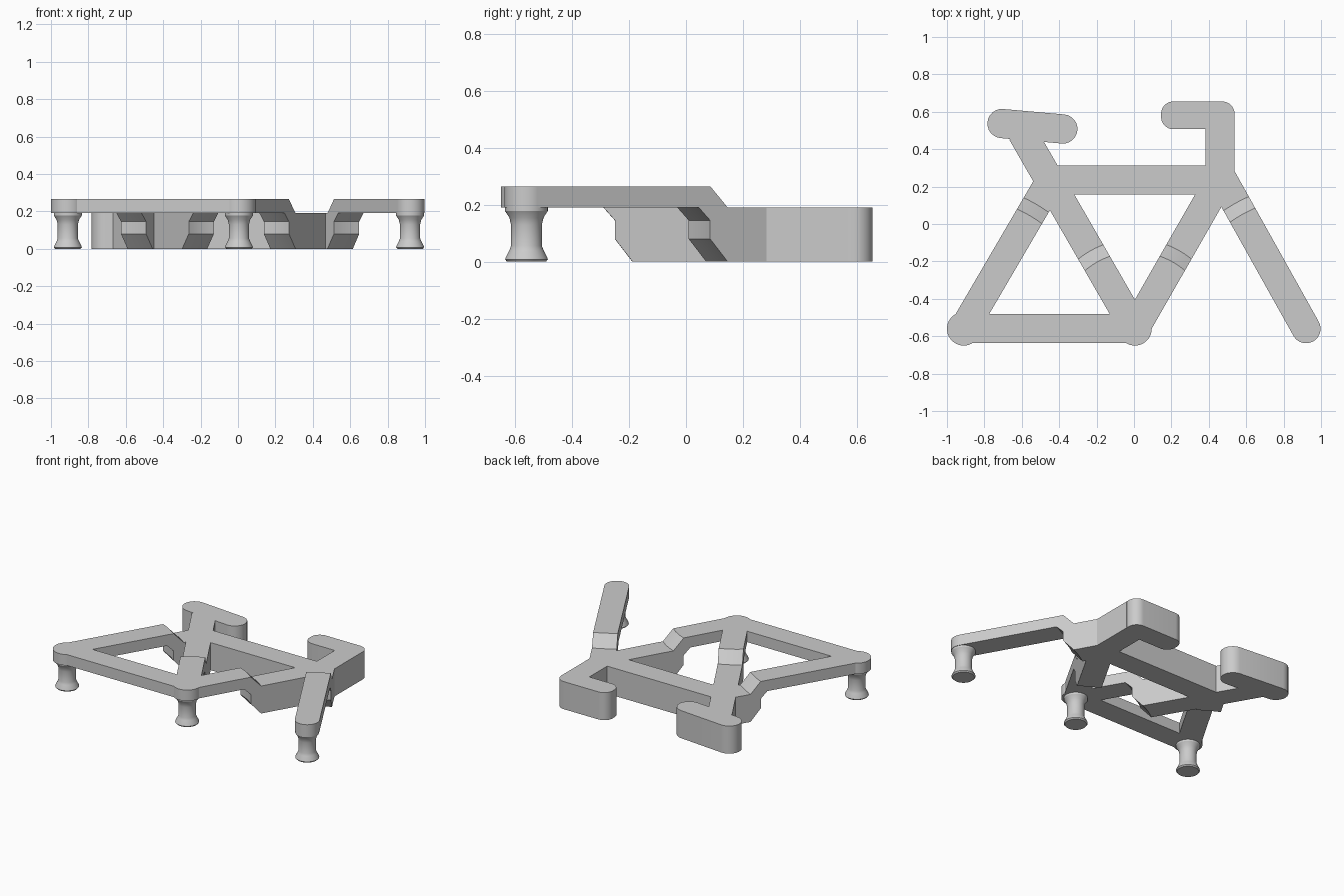
import bpy, bmesh, math
from mathutils import Vector

if "Cube" in bpy.data.objects:
    bpy.data.objects.remove(bpy.data.objects["Cube"])

grey = bpy.data.materials.new("light grey")
grey.use_nodes = True
COLOUR = (0.6, 0.6, 0.6, 1)
grey.diffuse_color = COLOUR
grey.node_tree.nodes["Principled BSDF"].inputs["Base Color"].default_value = COLOUR

MID, TOP = 0.19, 0.265      # top of the thick frame, top of the raised bars
HALF = 0.0775               # half width of every bar
REAR, CRANK, FRONT = (-0.91, -0.56), (0.005, -0.56), (0.92, -0.56)


def finish(name, bm):
    bmesh.ops.recalc_face_normals(bm, faces=bm.faces)
    mesh = bpy.data.meshes.new(name)
    bm.to_mesh(mesh)
    bm.free()
    mesh.materials.append(grey)
    ob = bpy.data.objects.new(name, mesh)
    bpy.context.collection.objects.link(ob)
    bpy.ops.object.select_all(action='DESELECT')
    ob.select_set(True)
    bpy.context.view_layer.objects.active = ob
    bpy.ops.object.shade_smooth_by_angle(angle=math.radians(30))
    return ob


def prism(name, outline, z0, z1):
    """Extrude a plan outline from z0 to z1."""
    bm = bmesh.new()
    face = bm.faces.new([bm.verts.new((x, y, z0)) for x, y in outline])
    top = bmesh.ops.extrude_face_region(bm, geom=[face])["geom"]
    bmesh.ops.translate(bm, vec=(0, 0, z1 - z0),
                        verts=[v for v in top if isinstance(v, bmesh.types.BMVert)])
    return finish(name, bm)


def box_outline(x0, y0, x1, y1):
    return [(x0, y0), (x1, y0), (x1, y1), (x0, y1)]


def rounded(points, r, steps=12):
    """Outline at distance r around a convex chain of points (counter-clockwise)."""
    out, n = [], len(points)
    for i, (x, y) in enumerate(points):
        px, py = points[i - 1]
        nx, ny = points[(i + 1) % n]
        a = math.atan2(y - py, x - px) - math.pi / 2
        b = math.atan2(ny - y, nx - x) - math.pi / 2
        sweep = (b - a) % math.tau
        for k in range(steps + 1):
            t = a + sweep * k / steps
            out.append((x + r * math.cos(t), y + r * math.sin(t)))
    return out


def lathe(name, profile, centre, sides=40):
    """Closed solid of revolution from (radius, z) points, bottom to top."""
    bm = bmesh.new()
    rings = [[bm.verts.new((centre[0] + r * math.cos(math.tau * k / sides),
                            centre[1] + r * math.sin(math.tau * k / sides), z))
              for k in range(sides)] for r, z in profile]
    for a, b in zip(rings, rings[1:]):
        for k in range(sides):
            j = (k + 1) % sides
            bm.faces.new((a[k], a[j], b[j], b[k]))
    bm.faces.new(rings[0])
    bm.faces.new(rings[-1])
    return finish(name, bm)


def stepped_bar(name, start, end, radius):
    """Raised bar leaving a wheel hub, stepping down to the thick frame on an arc."""
    s, e = Vector(start), Vector(end)
    length = (e - s).length
    along = (e - s).normalized()
    side = Vector((-along.y, along.x))
    inner = radius - 0.07
    # side profile: distance from the hub, height, whether it follows the arc
    profile = [(0, MID, 0), (radius - 0.115, MID, 1), (inner, 0.145, 1), (inner, 0.08, 1),
               (radius, 0, 1), (length, 0, 0), (length, MID, 0), (radius, MID, 1),
               (inner, TOP, 1), (0, TOP, 0)]
    bm = bmesh.new()
    rows = []
    for k in range(7):
        v = HALF * (k / 3 - 1)
        row = []
        for u, z, arc in profile:
            p = s + along * (math.sqrt(u * u - v * v) if arc else u) + side * v
            row.append(bm.verts.new((p.x, p.y, z)))
        rows.append(row)
    n = len(profile)
    for a, b in zip(rows, rows[1:]):
        for i in range(n):
            j = (i + 1) % n
            bm.faces.new((a[i], a[j], b[j], b[i]))
    bm.faces.new(rows[0])
    bm.faces.new(rows[-1])
    return finish(name, bm)


# Slanted tubes that step between the two levels
stepped_bar("seat_stay", REAR, (-0.445, 0.235), 0.77)
stepped_bar("seat_tube", CRANK, (-0.60, 0.49), 0.48)
stepped_bar("down_tube", CRANK, (0.46, 0.235), 0.48)
stepped_bar("fork", FRONT, (0.46, 0.263), 0.77)

# Level tubes
prism("chain_stay", box_outline(REAR[0], -0.635, CRANK[0], -0.48), MID, TOP)
prism("top_tube", box_outline(-0.45, 0.157, 0.46, 0.312), 0, MID)
prism("stem", box_outline(0.3825, 0.20, 0.5375, 0.57), 0, MID)

# Saddle and handlebar
prism("saddle", rounded([(-0.706, 0.537), (-0.38, 0.508)], 0.078), 0, MID)
prism("handlebar", rounded(box_outline(0.21, 0.572, 0.4725, 0.59), 0.065), 0, MID)

# Hub discs and the turned feet below them
PEG = [(0.068, 0), (0.075, 0.008), (0.073, 0.015), (0.06, 0.04), (0.054, 0.056),
       (0.054, 0.13), (0.06, 0.155), (0.075, 0.178), (0.075, MID + 0.01)]
for label, centre, r in (("rear", REAR, 0.09), ("crank", CRANK, 0.09), ("front", FRONT, HALF)):
    lathe(label + "_hub", [(r, MID), (r, TOP)], centre)
    lathe(label + "_foot", PEG, centre)
